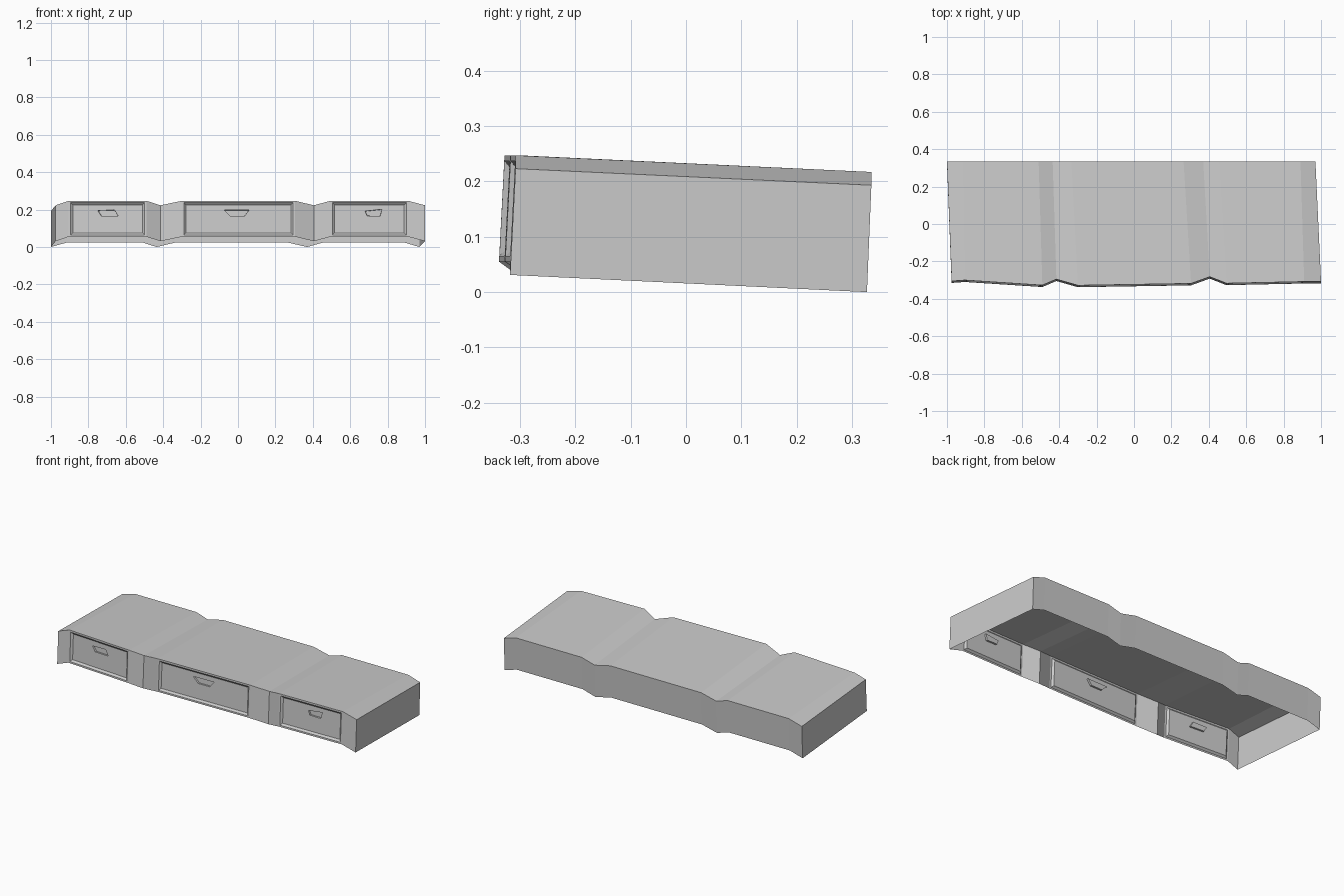
import bpy, bmesh
from mathutils import Vector

cube = bpy.data.objects.get("Cube")
if cube:
    bpy.data.objects.remove(cube)

grey = bpy.data.materials.new("light grey")
grey.use_nodes = True
colour = (0.6, 0.6, 0.6, 1)
grey.diffuse_color = colour
grey.node_tree.nodes["Principled BSDF"].inputs["Base Color"].default_value = colour

# Cross-section stations: front x, front y, back x, raised (1) or low (0)
STATIONS = [
    (-0.975, -0.305, -1.0, 0), (-0.905, -0.300, -0.915, 1),
    (-0.49, -0.327, -0.51, 1), (-0.415, -0.295, -0.435, 0),
    (-0.30, -0.328, -0.335, 1), (0.305, -0.318, 0.265, 1),
    (0.405, -0.282, 0.37, 0), (0.495, -0.317, 0.455, 1),
    (0.91, -0.308, 0.89, 1), (1.0, -0.308, 0.97, 0),
]
RISE = 0.024


def corners(station):
    """Front bottom, front top, back top and back bottom of one station."""
    fx, fy, bx, raised = station
    up = RISE * raised
    return [Vector((fx, fy - 0.01, 0.031 + up)), Vector((fx, fy, 0.223 + up)),
            Vector((bx, 0.335, 0.193 + up)), Vector((bx, 0.327, up))]


def finish(name, bm):
    mesh = bpy.data.meshes.new(name)
    bm.to_mesh(mesh)
    bm.free()
    mesh.materials.append(grey)
    obj = bpy.data.objects.new(name, mesh)
    bpy.context.collection.objects.link(obj)


# Open-bottomed shell, leaving the raised front bays free for the drawers
bm = bmesh.new()
rings = [[bm.verts.new(c) for c in corners(s)] for s in STATIONS]
for i, (a, b) in enumerate(zip(rings, rings[1:])):
    bay = STATIONS[i][3] and STATIONS[i + 1][3]
    for j in range(1 if bay else 0, 3):
        bm.faces.new((a[j], b[j], b[j + 1], a[j + 1]))
bm.faces.new(rings[0])
bm.faces.new(reversed(rings[-1]))
finish("cabinet_shell", bm)


# Drawer front: a frame, a sunken panel and a recessed grip
def drawer(name, first, grip):
    lo, hi = corners(STATIONS[first]), corners(STATIONS[first + 1])
    bm = bmesh.new()
    face = bm.faces.new([bm.verts.new(c) for c in (lo[0], hi[0], hi[1], lo[1])])
    bm.normal_update()

    def inset(thickness, depth):
        bmesh.ops.inset_individual(bm, faces=[face], thickness=thickness,
                                   depth=depth, use_even_offset=True)
        bm.normal_update()

    inset(0.010, 0)
    inset(0.011, -0.010)
    # Shape the grip outline within the plane of the panel
    inset(0.03, 0)
    normal, origin = face.normal.copy(), face.calc_center_median()
    for vert in face.verts:
        right, upper = vert.co.x > origin.x, vert.co.z > origin.z
        x, z = grip[(2 if upper else 0) + (1 if right else 0)]
        y = origin.y - (normal.x * (x - origin.x) + normal.z * (z - origin.z)) / normal.y
        vert.co = (x, y, z)
    bm.normal_update()
    inset(0.001, -0.010)
    finish(name, bm)


# Grip corners: lower left, lower right, upper left, upper right
drawer("drawer_front_right", 1,
       [(-0.73, 0.165), (-0.64, 0.165), (-0.75, 0.195), (-0.66, 0.198)])
drawer("drawer_front_middle", 4,
       [(-0.04, 0.165), (0.035, 0.165), (-0.075, 0.198), (0.06, 0.198)])
drawer("drawer_front_left", 7,
       [(0.69, 0.167), (0.76, 0.165), (0.68, 0.192), (0.77, 0.202)])
